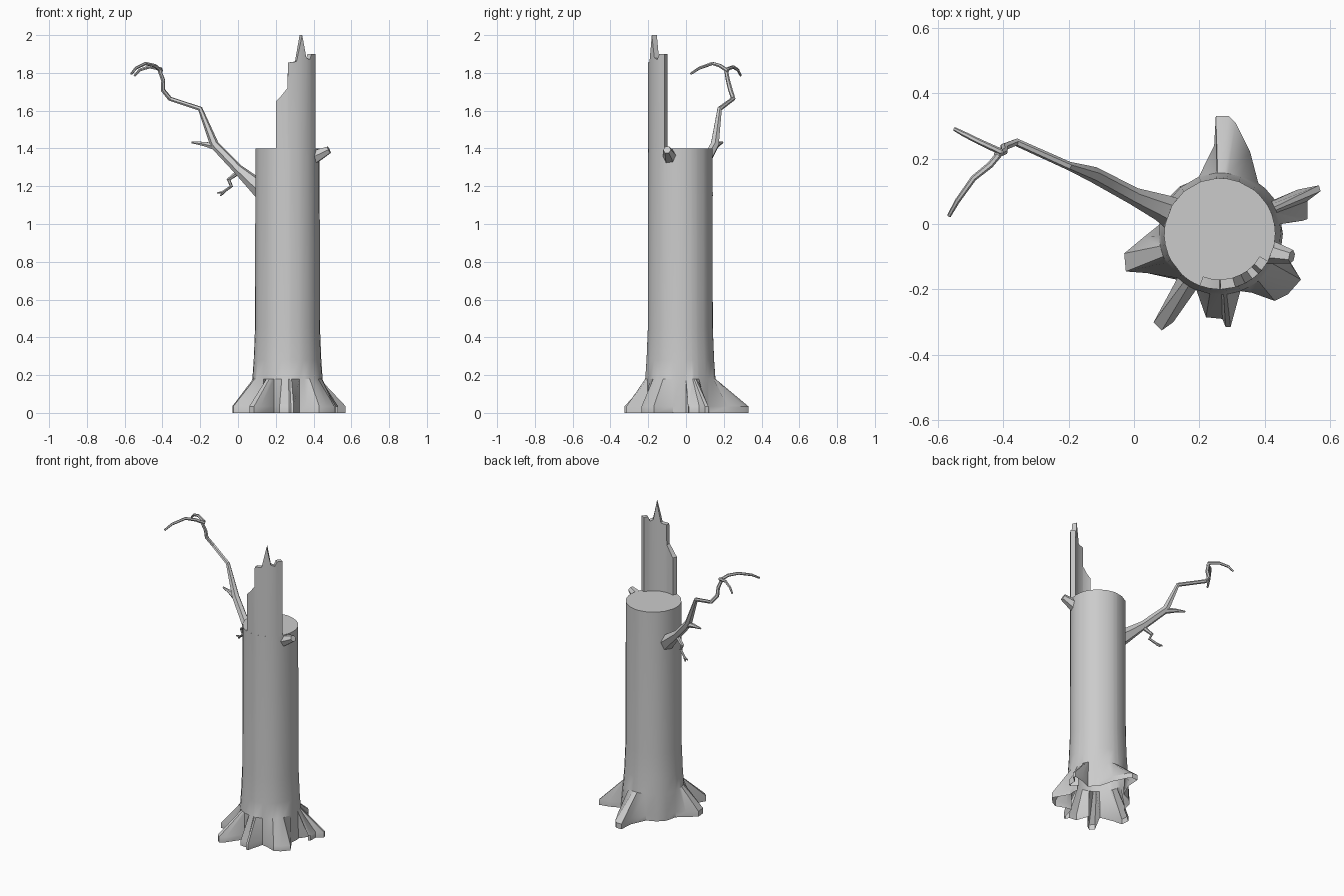
import bpy, math

CX, CY, R = 0.262, -0.03, 0.17


def make_mesh(name, verts, faces, angle=35):
    me = bpy.data.meshes.new(name)
    me.from_pydata(verts, [], faces)
    me.update()
    ob = bpy.data.objects.new(name, me)
    bpy.context.collection.objects.link(ob)
    finish(ob, angle)
    return ob


def finish(ob, angle):
    bpy.ops.object.select_all(action='DESELECT')
    ob.select_set(True)
    bpy.context.view_layer.objects.active = ob
    if ob.type == 'CURVE':
        bpy.ops.object.convert(target='MESH')
    bpy.ops.object.shade_smooth_by_angle(angle=math.radians(angle))


def tube(name, pts, res=1):
    """Tapered limb through (x, y, z, radius) points."""
    cu = bpy.data.curves.new(name, 'CURVE')
    cu.dimensions = '3D'
    cu.bevel_depth = 1.0
    cu.bevel_resolution = res
    cu.use_fill_caps = True
    sp = cu.splines.new('POLY')
    sp.points.add(len(pts) - 1)
    for p, (x, y, z, r) in zip(sp.points, pts):
        p.co = (x, y, z, 1)
        p.radius = r
    ob = bpy.data.objects.new(name, cu)
    bpy.context.collection.objects.link(ob)
    finish(ob, 40)


# Trunk: round column lofted down into a root-shaped foot outline, open below
foot = [(.455, -.03), (.45, 0), (.485, .05), (.515, .01), (.53, .015), (.53, .07),
        (.57, .10), (.565, .118), (.50, .105), (.43, .075), (.40, .11), (.38, .125),
        (.355, .22), (.31, .31), (.29, .33), (.25, .33), (.245, .24), (.20, .14),
        (.14, .115), (.095, .07), (.08, 0), (.03, -.04), (-.03, -.09), (-.025, -.145),
        (.04, -.15), (.13, -.17), (.06, -.30), (.085, -.325), (.12, -.30), (.19, -.20),
        (.22, -.285), (.27, -.29), (.28, -.315), (.295, -.315), (.325, -.205),
        (.36, -.21), (.43, -.235), (.47, -.215), (.51, -.17), (.45, -.07)]
angles = sorted(math.atan2(y - CY, x - CX) % math.tau for x, y in foot)
n = len(foot)
verts = [(x, y, 0) for x, y in foot] + [(x, y, 0.035) for x, y in foot]
for z, r in ((0.18, 0.186), (0.28, 0.179), (0.45, 0.172), (1.4, R)):
    verts += [(CX + r * math.cos(a), CY + r * math.sin(a), z) for a in angles]
rows = len(verts) // n
faces = [(k * n + i, k * n + (i + 1) % n, (k + 1) * n + (i + 1) % n, (k + 1) * n + i)
         for k in range(rows - 1) for i in range(n)]
faces.append(tuple((rows - 1) * n + i for i in range(n)))
make_mesh("trunk", verts, faces)

# Broken shard: curved shell rising from the front of the trunk
top = [(.20, 1.65), (.23, 1.68), (.262, 1.72), (.265, 1.855), (.31, 1.86), (.34, 2.0),
       (.362, 1.88), (.38, 1.87), (.39, 1.90), (.41, 1.90)]
verts = []
for x, h in top:
    a = -math.acos((x - CX) / R)
    for r, z in ((R, 1.395), (R, h), (0.14, h), (0.14, 1.395)):
        verts.append((CX + r * math.cos(a), CY + r * math.sin(a), z))
faces = [(4 * i + j, 4 * i + 4 + j, 4 * i + 4 + (j + 1) % 4, 4 * i + (j + 1) % 4)
         for i in range(len(top) - 1) for j in range(4)]
faces = [f[::-1] for f in faces]
m = 4 * (len(top) - 1)
faces += [(3, 2, 1, 0), (m, m + 1, m + 2, m + 3)]
shard = make_mesh("broken_shard", verts, [f[::-1] for f in faces])

# Short stub on the right
tube("branch_stub", [(.38, -.08, 1.345, .045), (.435, -.09, 1.37, .032),
                     (.482, -.10, 1.393, .021)])

# Crooked dead branch and its twigs
tube("branch", [(.14, .02, 1.17, .055), (.085, .05, 1.215, .042), (0, .085, 1.29, .027),
                (-.125, .152, 1.42, .024), (-.20, .178, 1.61, .013),
                (-.36, .25, 1.663, .012), (-.398, .235, 1.71, .012),
                (-.396, .222, 1.76, .011), (-.42, .21, 1.825, .010)])
tube("front_twig", [(-.405, .222, 1.81, .010), (-.44, .18, 1.838, .010),
                    (-.49, .14, 1.85, .009), (-.54, .07, 1.825, .008),
                    (-.565, .025, 1.795, .006)])
tube("back_twig", [(-.405, .22, 1.82, .010), (-.47, .25, 1.832, .009),
                   (-.52, .275, 1.815, .008), (-.548, .29, 1.785, .006)])
tube("upper_spur", [(-.12, .15, 1.41, .02), (-.18, .172, 1.424, .013),
                    (-.245, .193, 1.432, .005)])
tube("lower_twig", [(.01, .085, 1.28, .015), (-.05, .11, 1.235, .011),
                    (-.035, .105, 1.20, .009), (-.08, .128, 1.168, .008),
                    (-.11, .14, 1.164, .004)])
tube("lower_twig_fork", [(-.075, .125, 1.17, .008), (-.092, .14, 1.15, .004)])
